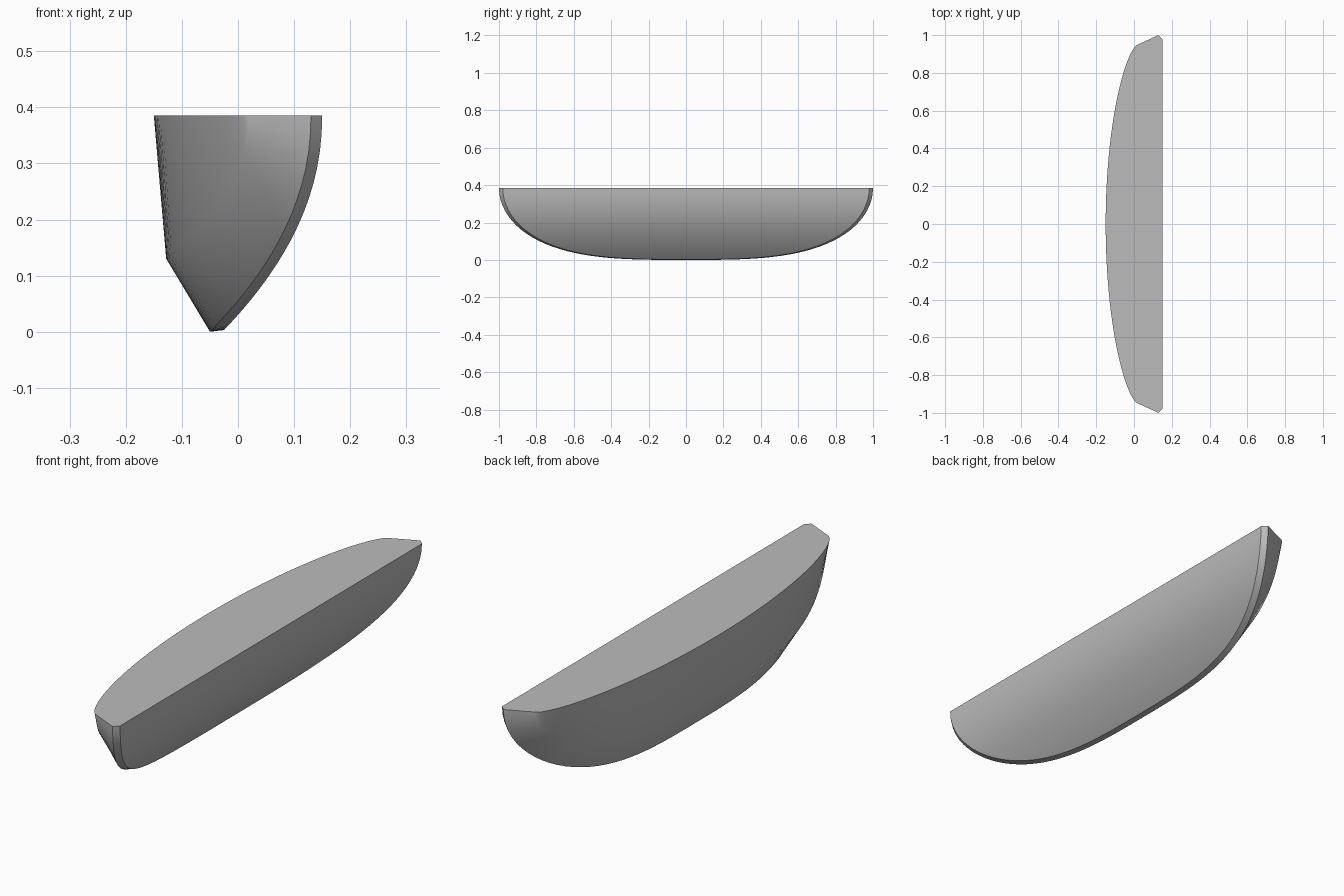
import bpy, bmesh, math

if "Cube" in bpy.data.objects:
    bpy.data.objects.remove(bpy.data.objects["Cube"], do_unlink=True)

TOP = 0.385      # height of the flat deck
HALF = 28        # steps from the middle to each end

grey = bpy.data.materials.new("plain grey")
grey.use_nodes = True
grey.diffuse_color = (0.5, 0.5, 0.5, 1)
grey.node_tree.nodes["Principled BSDF"].inputs["Base Color"].default_value = (0.5, 0.5, 0.5, 1)


def section(i):
    """Points across the hull at one step: face edge, rim, crease, deck edge."""
    s = i / HALF
    angle = abs(s) ** 1.5 * math.pi / 2
    depth = max(0.0, math.cos(angle))
    y = math.copysign(math.sin(angle) ** 0.615, s)
    bulge = max(0.0, 1 - y * y) ** 0.65
    return [
        (0.15 - 0.175 * depth ** 2.1, 0.98 * y, TOP - 0.382 * depth),
        (0.13 - 0.18 * depth ** 2.1, y, TOP - TOP * depth),
        (0.02 - 0.148 * depth ** 2.2, 0.95 * y, TOP - 0.255 * depth),
        (0.02 - 0.17 * bulge, 0.95 * y, TOP),
    ]


bm = bmesh.new()
rows = [[bm.verts.new(p) for p in section(i)] for i in range(-HALF, HALF + 1)]

# rim, chamfer and side wall
for a, b in zip(rows, rows[1:]):
    for k in range(3):
        bm.faces.new((a[k], b[k], b[k + 1], a[k + 1]))

# curved face spanning from end to end
edge = [r[0] for r in rows]
for i in range(HALF - 1):
    bm.faces.new((edge[i], edge[i + 1], edge[-i - 2], edge[-i - 1]))
bm.faces.new(edge[HALF - 1:HALF + 2])

# flat deck
deck = [r[3] for r in rows]
bm.faces.new([rows[0][0], rows[0][1]] + deck + [rows[-1][1], rows[-1][0]])

bmesh.ops.remove_doubles(bm, verts=bm.verts, dist=0.0001)
bmesh.ops.recalc_face_normals(bm, faces=bm.faces)
mesh = bpy.data.meshes.new("hull")
bm.to_mesh(mesh)
bm.free()
mesh.materials.append(grey)

hull = bpy.data.objects.new("hull", mesh)
bpy.context.collection.objects.link(hull)
bpy.ops.object.select_all(action="DESELECT")
hull.select_set(True)
bpy.context.view_layer.objects.active = hull
bpy.ops.object.shade_smooth_by_angle(angle=math.radians(30))
